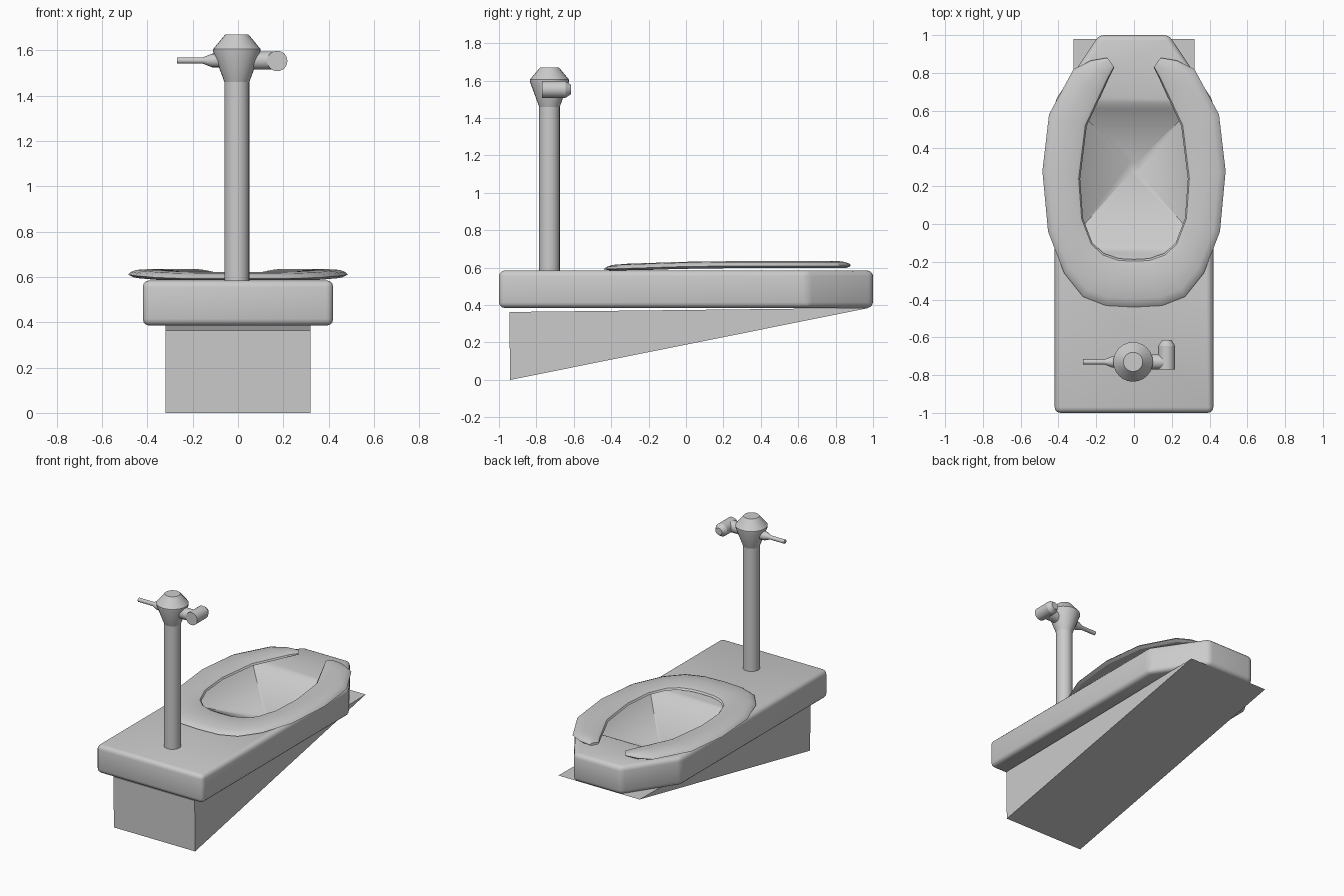
import bpy, bmesh, math
from mathutils import Vector

if "Cube" in bpy.data.objects:
    bpy.data.objects.remove(bpy.data.objects["Cube"])


def make(name, verts, faces, angle=30):
    me = bpy.data.meshes.new(name)
    me.from_pydata(verts, [], faces)
    bm = bmesh.new()
    bm.from_mesh(me)
    bmesh.ops.recalc_face_normals(bm, faces=bm.faces)
    bm.to_mesh(me)
    bm.free()
    ob = bpy.data.objects.new(name, me)
    bpy.context.collection.objects.link(ob)
    if angle:
        smooth(ob, angle)
    return ob


def select(ob):
    bpy.ops.object.select_all(action='DESELECT')
    ob.select_set(True)
    bpy.context.view_layer.objects.active = ob


def smooth(ob, angle):
    select(ob)
    bpy.ops.object.shade_smooth_by_angle(angle=math.radians(angle))


def loft(name, rings, angle=30):
    """Skin equal-length closed rings and cap both ends."""
    n = len(rings[0])
    verts = [v for r in rings for v in r]
    faces = [(k * n + i, k * n + (i + 1) % n, (k + 1) * n + (i + 1) % n, (k + 1) * n + i)
             for k in range(len(rings) - 1) for i in range(n)]
    last = (len(rings) - 1) * n
    faces += [tuple(range(n)), tuple(range(last, last + n))]
    return make(name, verts, faces, angle)


def lathe(name, origin, axis, profile, n=24):
    """Profile of (distance along axis, radius)."""
    rot = Vector((0, 0, 1)).rotation_difference(Vector(axis))
    o = Vector(origin)
    rings = [[o + rot @ Vector((r * math.cos(a), r * math.sin(a), d))
              for a in (2 * math.pi * i / n for i in range(n))] for d, r in profile]
    return loft(name, rings)


# bowl slab with tapered far end and rounded edges
hexa = [(-.42, -1), (.42, -1), (.42, .65), (.185, 1), (-.185, 1), (-.42, .65)]
slab = loft("bowl_slab", [[(x, y, z) for x, y in hexa] for z in (.385, .585)], 0)
bev = slab.modifiers.new("round", 'BEVEL')
bev.width, bev.segments = .03, 3
select(slab)
bpy.ops.object.modifier_apply(modifier="round")

# shallow pyramid basin with a soft rim
basin = [  # rear y, front y, rear half width, front half width, z
    (.27, .33, .02, .02, .392),
    (-.10, .61, .35, .305, .555),
    (-.12, .635, .366, .32, .572),
    (-.145, .66, .376, .33, .581),
    (-.175, .69, .385, .34, .5855),
    (-.175, .69, .385, .34, .65)]
cutter = loft("basin_cutter", [[(-a, y0, z), (a, y0, z), (b, y1, z), (-b, y1, z)]
                               for y0, y1, a, b, z in basin], 0)
cutter.hide_render = True
cut = slab.modifiers.new("basin", 'BOOLEAN')
cut.operation, cut.object, cut.solver = 'DIFFERENCE', cutter, 'EXACT'
select(slab)
bpy.ops.object.modifier_apply(modifier="basin")
bpy.data.objects.remove(cutter)
smooth(slab, 32)

# wedge base
loft("wedge_base", [[(x, -.94, 0), (x, .98, .385), (x, -.945, .363)] for x in (-.32, .32)], 0)

# open-ended seat: inner and outer outline of one half, mirrored
inner = [(.105, .83), (.135, .77), (.18, .67), (.25, .52), (.285, .24), (.27, .03),
         (.22, -.10), (.16, -.155), (.08, -.183), (0, -.187)]
outer = [(.14, .88), (.23, .865), (.32, .82), (.45, .58), (.485, .28), (.455, -.04),
         (.37, -.26), (.27, -.385), (.15, -.432), (0, -.44)]
section = [(0, .612), (.04, .624), (.15, .631), (.5, .635), (.82, .631), (.94, .622),
           (1, .61), (.88, .598), (.12, .603)]
half = list(zip(inner, outer))
stations = half + [((-i[0], i[1]), (-o[0], o[1])) for i, o in half[-2::-1]]
rings = []
for (ix, iy), (ox, oy) in stations:
    ring = []
    for t, z in section:
        x, y = ix + (ox - ix) * t, iy + (oy - iy) * t
        sag = .018 * min(1, max(0, (.1 - y) / .54))
        ring.append((x, y, max(z - sag, .586)))
    rings.append(ring)
# thin rounded tips at both open ends
for k, near in ((0, 1), (-1, -2)):
    rings[k] = [(x, y, .614 + (z - .614) * .55) for x, y, z in rings[k]]
loft("seat", rings, 25)

# flush pipe with flared valve head
c = (-.005, -.73)
lathe("flush_pipe", (*c, 0), (0, 0, 1), [(.585, .055), (1.48, .055)])
lathe("valve_head", (*c, 0), (0, 0, 1),
      [(1.46, .055), (1.595, .105), (1.605, .105), (1.67, .051)])

# lever on one side, capped stop valve on the other
lathe("lever", (*c, 1.555), (-1, 0, 0),
      [(.03, .03), (.11, .03), (.15, .014), (.265, .014)], 16)
lathe("side_tube", (*c, 1.555), (1, 0, 0), [(.03, .04), (.18, .04)])
lathe("stop_valve", (.173, -.77, 1.553), (0, 1, 0),
      [(0, .045), (.125, .045), (.155, .025)])
